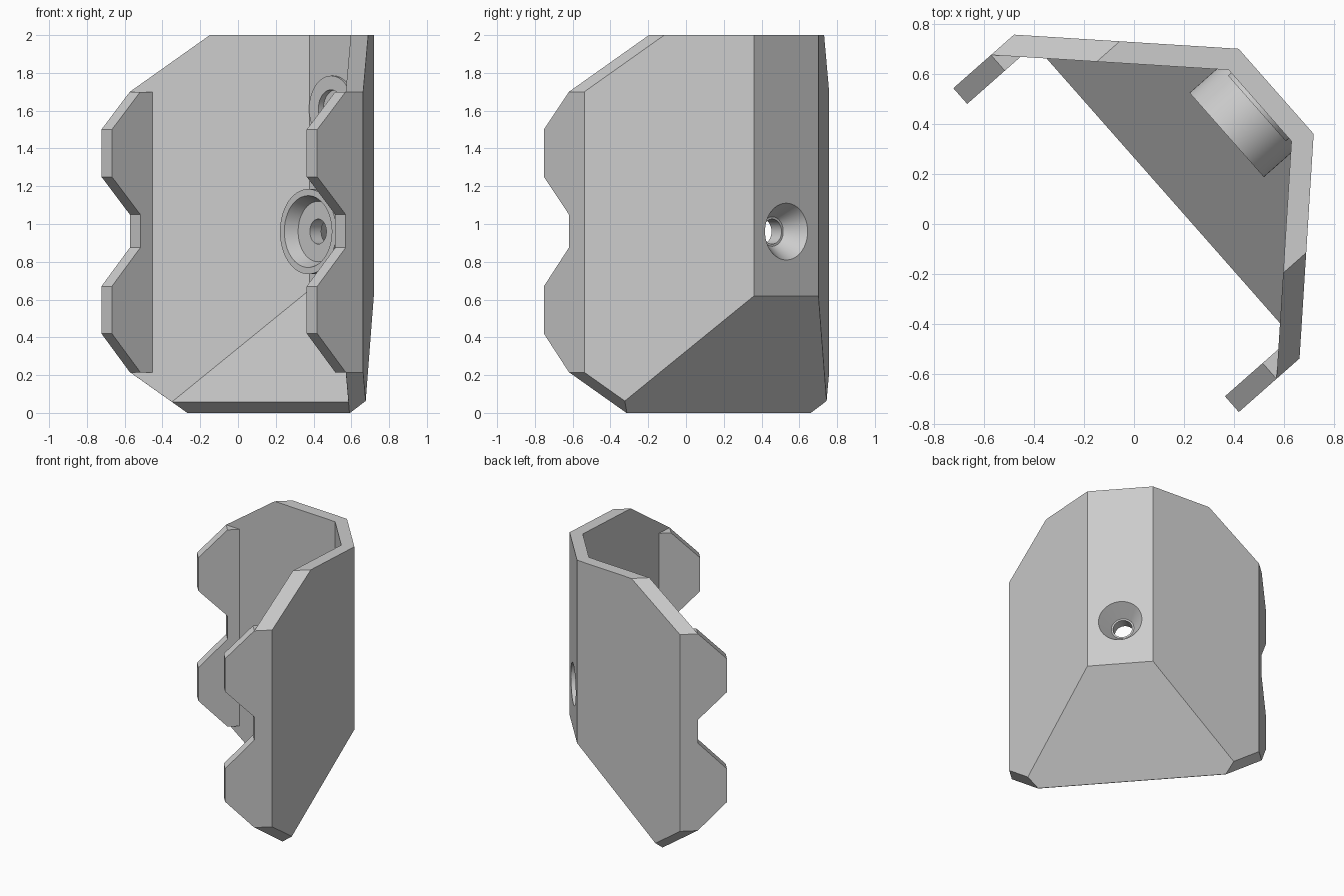
import bpy, bmesh, math
from mathutils import Matrix, Vector

if "Cube" in bpy.data.objects:
    bpy.data.objects.remove(bpy.data.objects["Cube"])

grey = bpy.data.materials.new("plain_grey")
grey.use_nodes = True
colour = (0.6, 0.6, 0.6, 1)
grey.diffuse_color = colour
grey.node_tree.nodes["Principled BSDF"].inputs["Base Color"].default_value = colour


def make(name, bm):
    bmesh.ops.recalc_face_normals(bm, faces=bm.faces)
    mesh = bpy.data.meshes.new(name)
    bm.to_mesh(mesh)
    bm.free()
    mesh.materials.append(grey)
    obj = bpy.data.objects.new(name, mesh)
    bpy.context.collection.objects.link(obj)
    return obj


def convex(name, planes):
    """Big block trimmed by planes given as (normal, distance)."""
    bm = bmesh.new()
    bmesh.ops.create_cube(bm, size=6)
    for normal, dist in planes:
        n = Vector(normal)
        cut = bmesh.ops.bisect_plane(
            bm, geom=bm.verts[:] + bm.edges[:] + bm.faces[:],
            plane_co=n * dist / n.length_squared, plane_no=n, clear_outer=True)
        edges = [e for e in cut["geom_cut"] if isinstance(e, bmesh.types.BMEdge)]
        bmesh.ops.contextual_create(bm, geom=edges)
    return make(name, bm)


def cone(name, r1, y1, r2, y2, z):
    """Round part along y from radius r1 at y1 to r2 at y2."""
    bm = bmesh.new()
    place = Matrix.Translation((0, (y1 + y2) / 2, z)) @ Matrix.Rotation(-math.pi / 2, 4, "X")
    bmesh.ops.create_cone(bm, cap_ends=True, segments=64, radius1=r1, radius2=r2,
                          depth=y2 - y1, matrix=place)
    return make(name, bm)


def combine(target, tool, operation):
    mod = target.modifiers.new(operation.lower(), "BOOLEAN")
    mod.operation, mod.object, mod.solver = operation, tool, "EXACT"
    bpy.context.view_layer.objects.active = target
    bpy.ops.object.modifier_apply(modifier=mod.name)
    bpy.data.objects.remove(tool)


def both(x, y, z, dist):
    return [((s * x, y, z), dist) for s in (-1, 1)]


SLOPE = 0.871
# Outer shell: angled walls, flat back, sloping underside, trimmed corners
bracket = convex("bracket_shell",
                 both(1, 1, 0, 1.005) + both(1, 0, 0, 0.864)
                 + both(1, 0, 1, 2.564) + both(1, 0, -1, 0.649)
                 + [((0, 1, 0), 0.778), ((0, 1, -SLOPE), 0.238),
                    ((0, 0, 1), 2), ((0, 0, -1), 0), ((0, -1, -1), -0.234)])
# Hollow inside, open at the front and top
hollow = convex("hollow", both(1, 1, 0, 0.882)
                + [((0, 1, 0), 0.692), ((0, 1, -SLOPE), 0.125)])
combine(bracket, hollow, "DIFFERENCE")

# Notched side tabs
TIP, ROOT, BACK = -0.183, 0.018, 0.115
outline = [(BACK, 1.7), (ROOT, 1.7), (TIP, 1.5), (TIP, 1.25), (ROOT, 1.05),
           (ROOT, 0.875), (TIP, 0.67), (TIP, 0.42), (ROOT, 0.215), (BACK, 0.215)]
for side in (-1, 1):
    bm = bmesh.new()
    face = bm.faces.new([bm.verts.new((side * 0.78, y, z)) for y, z in outline])
    grown = bmesh.ops.extrude_face_region(bm, geom=[face])
    bmesh.ops.translate(bm, vec=(side * 0.084, 0, 0),
                        verts=[v for v in grown["geom"] if isinstance(v, bmesh.types.BMVert)])
    combine(bracket, make("side_tab", bm), "UNION")

# Screw boss and shallow upper ring
LOW, HIGH = 0.96, 1.61
combine(bracket, cone("screw_boss", 0.225, 0.514, 0.225, 0.72, LOW), "UNION")
combine(bracket, cone("upper_ring", 0.175, 0.675, 0.175, 0.72, HIGH), "UNION")

# Inner pocket, through hole, outer countersink, ring recess
combine(bracket, cone("pocket", 0.196, 0.5, 0.16, 0.585, LOW), "DIFFERENCE")
combine(bracket, cone("through_hole", 0.066, 0.45, 0.066, 0.85, LOW), "DIFFERENCE")
combine(bracket, cone("countersink", 0.078, 0.665, 0.158, 0.79, LOW), "DIFFERENCE")
combine(bracket, cone("ring_recess", 0.1, 0.65, 0.1, 0.71, HIGH), "DIFFERENCE")

# Turn the bracket so its back points to a corner
bracket.location = (-0.0146, 0.0165, 0)
bracket.rotation_euler.z = math.radians(-48.6)
bpy.ops.object.select_all(action="DESELECT")
bracket.select_set(True)
bpy.context.view_layer.objects.active = bracket
bpy.ops.object.shade_smooth_by_angle(angle=math.radians(25))
